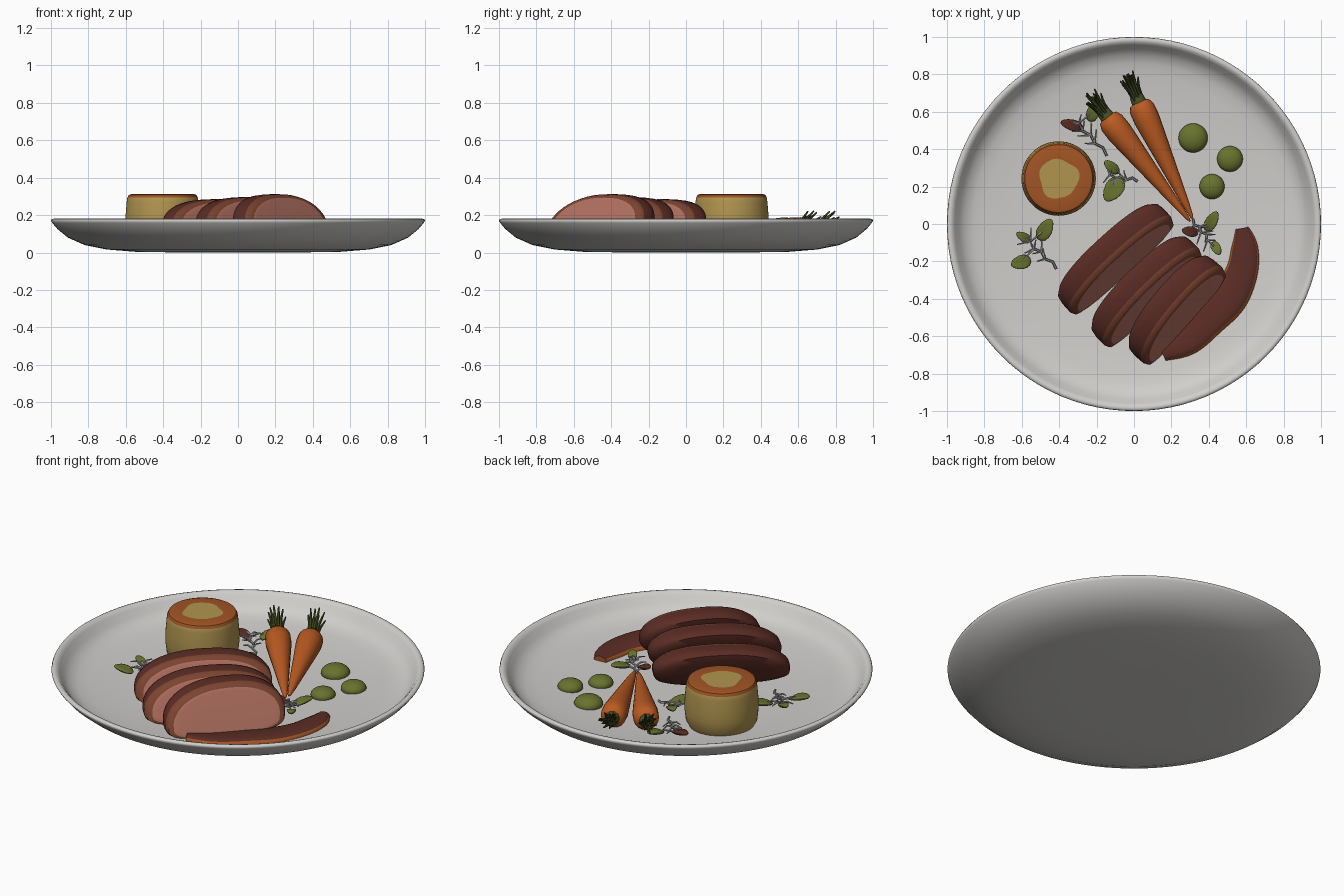
import bpy, bmesh, math, random
from mathutils import Vector as V

if "Cube" in bpy.data.objects:
    bpy.data.objects.remove(bpy.data.objects["Cube"])
random.seed(4)

def material(name, r, g, b):
    m = bpy.data.materials.new(name)
    m.diffuse_color = (r, g, b, 1)
    m.use_nodes = True
    m.node_tree.nodes["Principled BSDF"].inputs["Base Color"].default_value = m.diffuse_color
    return m

PLATE = material("stoneware grey", .63, .62, .60)
CREAM = material("potato yellow", .44, .30, .08)
CARAMEL = material("caramel brown", .36, .09, .018)
ORANGE = material("carrot orange", .50, .105, .016)
GREEN = material("pea green", .14, .17, .028)
DARKGREEN = material("stalk green", .06, .08, .016)
MEAT = material("roast brown", .105, .026, .018)
PINK = material("rare pink", .45, .165, .12)
CRUST = material("crust brown", .20, .058, .030)
TWIG = material("twig grey", .33, .33, .33)

def loft(bm, rings, mats=None, caps=(0, 0)):
    """Skin closed rings; mats gives a material slot per band, caps per end."""
    vs = [[bm.verts.new(p) for p in ring] for ring in rings]
    n = len(vs[0])
    for k in range(len(vs) - 1):
        for i in range(n):
            j = (i + 1) % n
            f = bm.faces.new((vs[k][i], vs[k][j], vs[k + 1][j], vs[k + 1][i]))
            f.material_index = mats[k] if mats else 0
    bm.faces.new(vs[0]).material_index = caps[0]
    bm.faces.new(vs[-1]).material_index = caps[1]

def finish(name, bm, mats, angle=40):
    bmesh.ops.recalc_face_normals(bm, faces=bm.faces)
    me = bpy.data.meshes.new(name)
    bm.to_mesh(me)
    bm.free()
    for m in mats:
        me.materials.append(m)
    ob = bpy.data.objects.new(name, me)
    bpy.context.collection.objects.link(ob)
    bpy.ops.object.select_all(action='DESELECT')
    ob.select_set(True)
    bpy.context.view_layer.objects.active = ob
    bpy.ops.object.shade_smooth_by_angle(angle=math.radians(angle))
    return ob

def circle(r, z, n, c=(0, 0), wave=0):
    ring = []
    for i in range(n):
        a = 2 * math.pi * i / n
        q = r * (1 + wave * (math.sin(3 * a + 1) + .6 * math.sin(5 * a)))
        ring.append((c[0] + q * math.cos(a), c[1] + q * math.sin(a), z))
    return ring

def tube(bm, pts, radii, n=8):
    """Round tube through points with a radius at each one."""
    pts = [V(p) for p in pts]
    rings = []
    for i, p in enumerate(pts):
        d = (pts[min(i + 1, len(pts) - 1)] - pts[max(i - 1, 0)]).normalized()
        side = d.cross(V((0, 0, 1)) if abs(d.z) < .95 else V((1, 0, 0))).normalized()
        up = side.cross(d)
        rings.append([p + (side * math.cos(2 * math.pi * k / n) + up * math.sin(2 * math.pi * k / n)) * radii[i]
                      for k in range(n)])
    loft(bm, rings)

def floor(x, y):
    return .045 + .03 * (math.hypot(x, y) / .8) ** 4

# Plate: one turned profile, underside to rim to well
bm = bmesh.new()
prof = [(.3, 0), (.55, .004), (.7, .016), (.82, .04), (.91, .08), (.965, .125), (.993, .158),
        (1, .17), (.996, .178), (.985, .181), (.972, .178), (.958, .163), (.935, .13), (.905, .102), (.86, .084)]
prof += [(r, floor(r, 0)) for r in (.8, .7, .55, .35, .1)]
loft(bm, [circle(r, z, 96) for r, z in prof])
finish("plate", bm, [PLATE], 60)

# Potato timbale with browned top and pale irregular patch
bm = bmesh.new()
prof = [(.172, .045), (.192, .08), (.199, .14), (.198, .2), (.192, .27), (.189, .293),
        (.181, .308), (.165, .313), (.105, .312), (.05, .312)]
loft(bm, [circle(r, z, 60, (-.403, .243), .06 if r == .105 else 0) for r, z in prof],
     [0, 0, 0, 0, 0, 1, 1, 1, 0], (0, 0))
finish("potato_timbale", bm, [CREAM, CARAMEL])

# Meat slices: leaning loaf sections, pink cut face to the front right
def sgnpow(v, e):
    return math.copysign(abs(v) ** e, v)

def meat_slice(name, cx, cy, ang, length, height):
    u = V((math.cos(ang), math.sin(ang), 0))
    w = V((math.sin(ang), -math.cos(ang), 0))
    base, hc, rings = V((cx, cy, floor(cx, cy))), .09, []
    for scale, off in ((.80, .116), (.89, .115), (.97, .108), (1, .085), (1.0, .03), (.98, -.005), (.9, -.028), (.7, -.04)):
        ring = []
        for i in range(48):
            t = 2 * math.pi * i / 48
            s = length / 2 * sgnpow(math.cos(t), .85) + .03 * math.sin(t)
            h = (height - hc) * math.sin(t) if math.sin(t) > 0 else hc * sgnpow(math.sin(t), .5)
            s, h = s * scale, hc + h * scale
            ring.append(base + u * s + w * (off - .45 * h) + V((0, 0, h)))
        rings.append(ring)
    bm = bmesh.new()
    loft(bm, rings, [0, 1, 1, 2, 2, 2, 2], (0, 2))
    finish(name, bm, [PINK, CRUST, MEAT], 50)

meat_slice("meat_slice_back", -.105, -.18, math.radians(42), .74, .24)
meat_slice("meat_slice_middle", .06, -.355, math.radians(44), .72, .25)
meat_slice("meat_slice_front", .223, -.455, math.radians(49), .66, .262)

# Sauce: crescent swept along a smooth spine (x, y, half width)
spine = [V(p) for p in ((.578, -.022, .035), (.592, -.12, .07), (.578, -.25, .085), (.51, -.39, .1),
                        (.40, -.50, .1), (.28, -.62, .085), (.15, -.69, .045))]
path = []
for i in range(len(spine) - 1):
    p0, p1, p2, p3 = spine[max(i - 1, 0)], spine[i], spine[i + 1], spine[min(i + 2, len(spine) - 1)]
    for k in range(5):
        t = k / 5
        path.append(.5 * (2 * p1 + (p2 - p0) * t + (2 * p0 - 5 * p1 + 4 * p2 - p3) * t * t
                          + (3 * p1 - p0 - 3 * p2 + p3) * t ** 3))
path.append(spine[-1])
rings = []
for i, p in enumerate(path):
    d = path[min(i + 1, len(path) - 1)] - path[max(i - 1, 0)]
    side = V((-d.y, d.x, 0)).normalized() * p.z
    ring = []
    for o, h in ((-1, -.01), (-1, .006), (-.88, .018), (-.5, .027), (0, .03), (.5, .027), (.88, .018), (1, .006), (1, -.01)):
        x, y = p.x + side.x * o, p.y + side.y * o
        ring.append((x, y, floor(x, y) + h))
    rings.append(ring)
bm = bmesh.new()
loft(bm, rings, None, (1, 1))
bm.faces.ensure_lookup_table()
for k in range(len(path) - 1):
    for i in (0, 1, 6, 7):
        bm.faces[k * 9 + i].material_index = 1
finish("sauce", bm, [MEAT, CARAMEL], 50)

# Carrots with cut green stalks
def carrot(name, top, tip):
    top, tip = V(top), V(tip)
    prof = [(0, .03), (.015, .055), (.06, .069), (.15, .07), (.3, .06), (.5, .046), (.7, .032), (.88, .019), (.97, .01), (1, .003)]
    bm = bmesh.new()
    tube(bm, [top.lerp(tip, t) for t, r in prof], [r for t, r in prof], 20)
    finish(name, bm, [ORANGE], 60)
    out = (top - tip).normalized()
    side = out.cross(V((0, 0, 1))).normalized()
    bm = bmesh.new()
    tube(bm, [top - out * .02, top + out * .03, top + out * .06], [.042, .036, .02], 10)
    for i in range(16):
        a, q = i * 2.4, .036 * math.sqrt((i + .5) / 16)
        o = side * math.cos(a) * q + V((0, 0, 1)) * math.sin(a) * q
        ln = random.uniform(.11, .17)
        tube(bm, [top + o * .7, top + o + out * ln * .6 + V((0, 0, .02)), top + o * 1.6 + out * ln + V((0, 0, .045))],
             [.010, .008, .004], 6)
    finish(name + "_stalks", bm, [DARKGREEN])

carrot("carrot_left", (-.145, .575, .122), (.30, .015, .075))
carrot("carrot_right", (.025, .655, .122), (.315, .025, .085))

# Peas: low domes
for i, (x, y, r) in enumerate(((.316, .46, .078), (.513, .348, .069), (.417, .2, .067))):
    bm = bmesh.new()
    bmesh.ops.create_uvsphere(bm, u_segments=28, v_segments=16, radius=r)
    for v in bm.verts:
        v.co = (v.co.x + x, v.co.y + y, v.co.z * .6 + floor(x, y) + .008)
    finish(f"pea_{i + 1}", bm, [GREEN], 60)

# Herb sprigs: forked twigs with oval leaves (x, y, angle, length, width, red)
def sprig(name, root, end, leaves):
    r, e = V((*root, .065)), V((*end, .085))
    twigs, leaf = bmesh.new(), bmesh.new()
    d = (e - r) / 5
    side = V((-d.y, d.x, 0)).normalized()
    stem = [r + d * k + side * .008 * (-1) ** k for k in range(6)]
    tube(twigs, stem, [.007] * 5 + [.003], 6)
    for k in range(2, 6):
        for s in (-1, 1):
            a = stem[k]
            b = a + d.normalized() * random.uniform(.02, .05) + side * s * random.uniform(.03, .06)
            tube(twigs, [a, a.lerp(b, .5) + V((0, 0, .01)), b], [.006, .005, .003], 5)
    for x, y, ang, ln, wd, red in leaves:
        u = V((math.cos(math.radians(ang)), math.sin(math.radians(ang)), 0))
        w = V((-u.y, u.x, 0))
        c = V((x, y, .085))
        near = min(stem, key=lambda p: (p - c).length)
        tube(twigs, [near, near.lerp(c, .5) + V((0, 0, .01)), c], [.006, .005, .004], 5)
        new = bmesh.ops.create_uvsphere(leaf, u_segments=14, v_segments=10, radius=1)["verts"]
        for v in new:
            a, b, h = v.co
            v.co = c + u * a * ln / 2 + w * b * (1 - .2 * a) * wd / 2 + V((0, 0, h * .014 + .012 * a + .01 * b * b))
        for f in {f for v in new for f in v.link_faces}:
            f.material_index = red
    finish(name + "_twigs", twigs, [TWIG])
    finish(name + "_leaves", leaf, [GREEN, MEAT], 60)

sprig("sprig_top", (-.14, .37), (-.30, .535),
      [(-.335, .53, 165, .12, .06, 1), (-.22, .60, 75, .11, .065, 0)])
sprig("sprig_centre", (.02, .235), (-.13, .255),
      [(-.12, .305, 140, .10, .055, 0), (-.11, .185, 235, .15, .10, 0)])
sprig("sprig_left", (-.41, -.235), (-.56, -.10),
      [(-.475, -.03, 60, .13, .08, 0), (-.605, -.205, 195, .11, .075, 0), (-.59, -.07, 150, .09, .05, 0)])
sprig("sprig_right", (.31, .02), (.40, -.08),
      [(.415, .015, 60, .12, .065, 0), (.44, -.13, 300, .08, .05, 0), (.30, -.04, 170, .09, .055, 1)])
